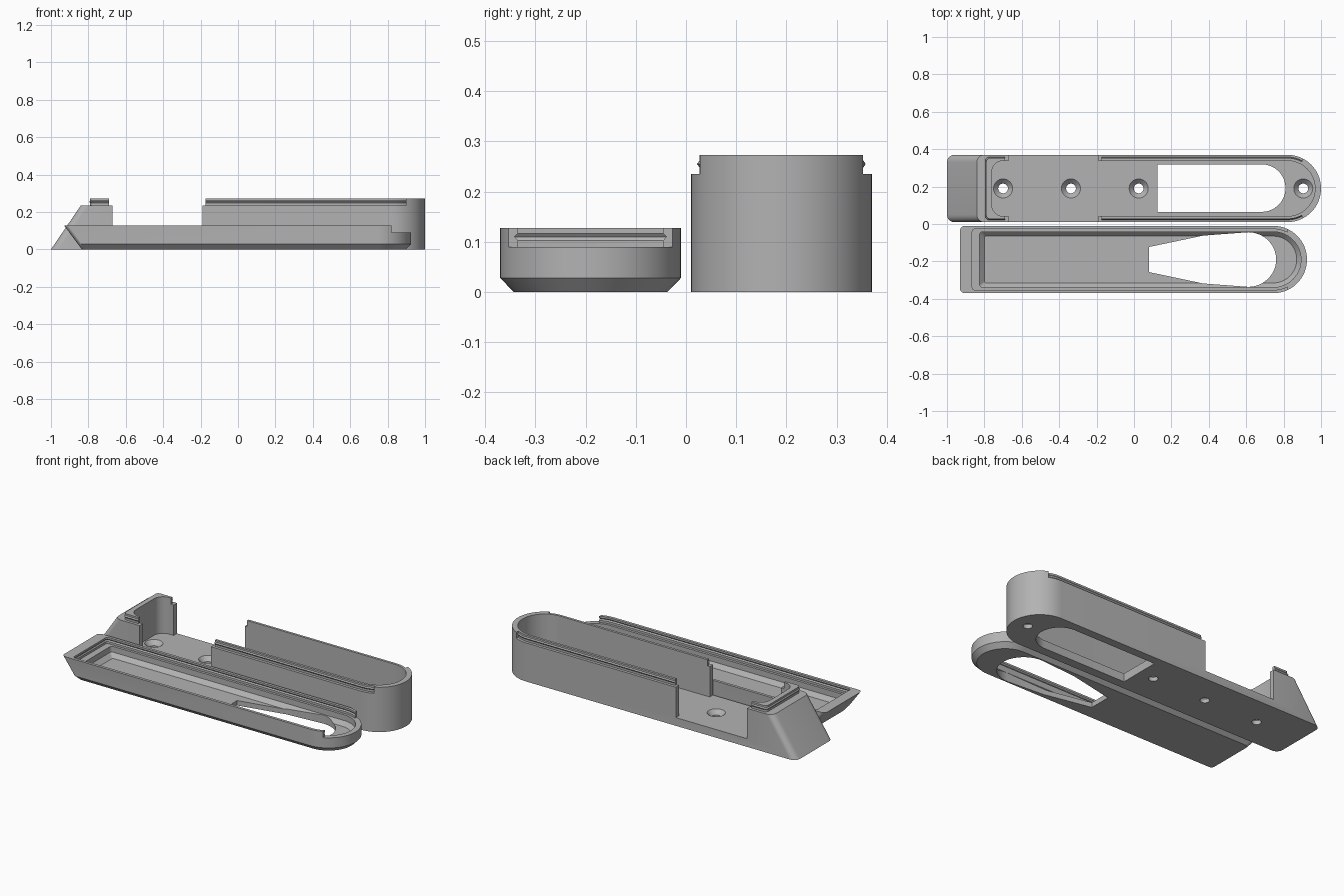
import bpy, bmesh, math

if "Cube" in bpy.data.objects:
    bpy.data.objects.remove(bpy.data.objects["Cube"])

grey = bpy.data.materials.new("mid grey")
grey.diffuse_color = (0.45, 0.45, 0.45, 1)
grey.use_nodes = True
grey.node_tree.nodes["Principled BSDF"].inputs["Base Color"].default_value = grey.diffuse_color


def outline(x0, cx, cy, r, corner, n=32):
    """Slot outline: round right end about (cx, cy), rounded square left end."""
    pts = [(cx + r * math.cos(a), cy + r * math.sin(a))
           for a in (-math.pi / 2 + math.pi * i / n for i in range(n + 1))]
    for sy, start in ((1, math.pi / 2), (-1, math.pi)):
        for i in range(7):
            a = start + math.pi / 2 * i / 6
            pts.append((x0 + corner + corner * math.cos(a),
                        cy + sy * (r - corner) + corner * math.sin(a)))
    return pts


def loft(name, rings):
    """Closed solid through (z, outline points) rings of equal length."""
    bm = bmesh.new()
    loops = [[bm.verts.new((x, y, z)) for x, y in pts] for z, pts in rings]
    n = len(loops[0])
    bm.faces.new(loops[0][::-1])
    bm.faces.new(loops[-1])
    for a, b in zip(loops, loops[1:]):
        for i in range(n):
            j = (i + 1) % n
            bm.faces.new((a[i], a[j], b[j], b[i]))
    bmesh.ops.recalc_face_normals(bm, faces=bm.faces)
    mesh = bpy.data.meshes.new(name)
    bm.to_mesh(mesh)
    bm.free()
    mesh.materials.append(grey)
    ob = bpy.data.objects.new(name, mesh)
    bpy.context.collection.objects.link(ob)
    return ob


def box(name, x0, x1, y0, y1, z0, z1):
    pts = [(x0, y0), (x1, y0), (x1, y1), (x0, y1)]
    return loft(name, [(z0, pts), (z1, pts)])


def circle(cx, cy, r, n=32):
    return [(cx + r * math.cos(2 * math.pi * i / n),
             cy + r * math.sin(2 * math.pi * i / n)) for i in range(n)]


def cut(ob, tool):
    """Subtract tool from ob, apply, and remove the tool."""
    mod = ob.modifiers.new("cut", 'BOOLEAN')
    mod.operation, mod.solver, mod.object = 'DIFFERENCE', 'EXACT', tool
    bpy.context.view_layer.update()
    dg = bpy.context.evaluated_depsgraph_get()
    mesh = bpy.data.meshes.new_from_object(ob.evaluated_get(dg))
    ob.modifiers.clear()
    ob.data = mesh
    bpy.data.objects.remove(tool)


# ---- Tall case: sloped left end, round right end
CY, CX = 0.19, 0.82
case = loft("tall_case", [
    (0, outline(-1.0, CX, CY, 0.18, 0.04)),
    (0.235, outline(-0.84, CX, CY, 0.18, 0.04)),
    (0.273, outline(-0.815, CX, CY, 0.18, 0.04))])

# Stepped lip with a snap ridge; the round end keeps its full height
step = box("step_cutter", -1.2, 0.897, -0.1, 0.5, 0.235, 0.4)
lip = [(z, outline(x0, CX, CY, r, 0.02)) for z, x0, r in (
    (0.2, -0.79, 0.163), (0.248, -0.79, 0.163), (0.255, -0.795, 0.168),
    (0.262, -0.79, 0.163), (0.45, -0.79, 0.163))]
cut(step, loft("lip_form", lip))
cut(case, step)

# Inner cavity
inner = outline(-0.76, CX, CY, 0.148, 0.06)
cut(case, loft("cavity_cutter", [(0.05, inner), (0.4, inner)]))

# Side access gap, a little wider through the lip
cut(case, box("gap_cutter", -0.67, -0.19, -0.1, 0.5, 0.05, 0.4))
cut(case, box("lip_gap_cutter", -0.69, -0.175, -0.1, 0.5, 0.235, 0.4))

# Floor opening
slot = outline(0.125, 0.683, CY + 0.002, 0.127, 0.002)
cut(case, loft("opening_cutter", [(-0.1, slot), (0.1, slot)]))

# Countersunk screw holes
for x in (-0.70, -0.337, 0.025, 0.905):
    cut(case, loft("screw_cutter", [
        (-0.1, circle(x, CY, 0.026)), (0.024, circle(x, CY, 0.026)),
        (0.05, circle(x, CY, 0.051)), (0.06, circle(x, CY, 0.051))]))

# ---- Shallow cover: chamfered bottom edge, left end leaning outward
CY, CX = -0.19, 0.745
cover = loft("shallow_cover", [
    (0, outline(-0.835, CX, CY, 0.153, 0.02)),
    (0.028, outline(-0.856, CX, CY, 0.18, 0.025)),
    (0.128, outline(-0.93, CX, CY, 0.18, 0.025))])

# Rebate with snap groove that receives the lip
cut(cover, loft("rebate_cutter", [
    (z, outline(x0, CX, CY, r, 0.015)) for z, x0, r in (
        (0.09, -0.865, 0.163), (0.103, -0.865, 0.163), (0.11, -0.87, 0.169),
        (0.117, -0.865, 0.163), (0.2, -0.865, 0.163))]))
cut(cover, box("end_cutter", 0.82, 1.2, -0.5, 0.1, 0.09, 0.3))

# Cavity with sloped lower walls
cut(cover, loft("tray_cutter", [
    (0.03, outline(-0.80, CX, CY, 0.125, 0.01)),
    (0.055, outline(-0.825, CX, CY, 0.148, 0.015)),
    (0.15, outline(-0.825, CX, CY, 0.148, 0.015))]))

# Tapered floor opening with a round end
taper = [(0.61 + 0.15 * math.cos(a), CY + 0.146 * math.sin(a))
         for a in (-math.pi / 2 + math.pi * i / 32 for i in range(33))]
taper += [(0.37, CY + 0.128), (0.08, CY + 0.067),
          (0.08, CY - 0.067), (0.37, CY - 0.128)]
cut(cover, loft("taper_cutter", [(-0.1, taper), (0.08, taper)]))

# Smooth the round ends, keep edges crisp
bpy.ops.object.select_all(action='DESELECT')
for ob in (case, cover):
    ob.select_set(True)
bpy.context.view_layer.objects.active = case
bpy.ops.object.shade_smooth_by_angle(angle=math.radians(25))
